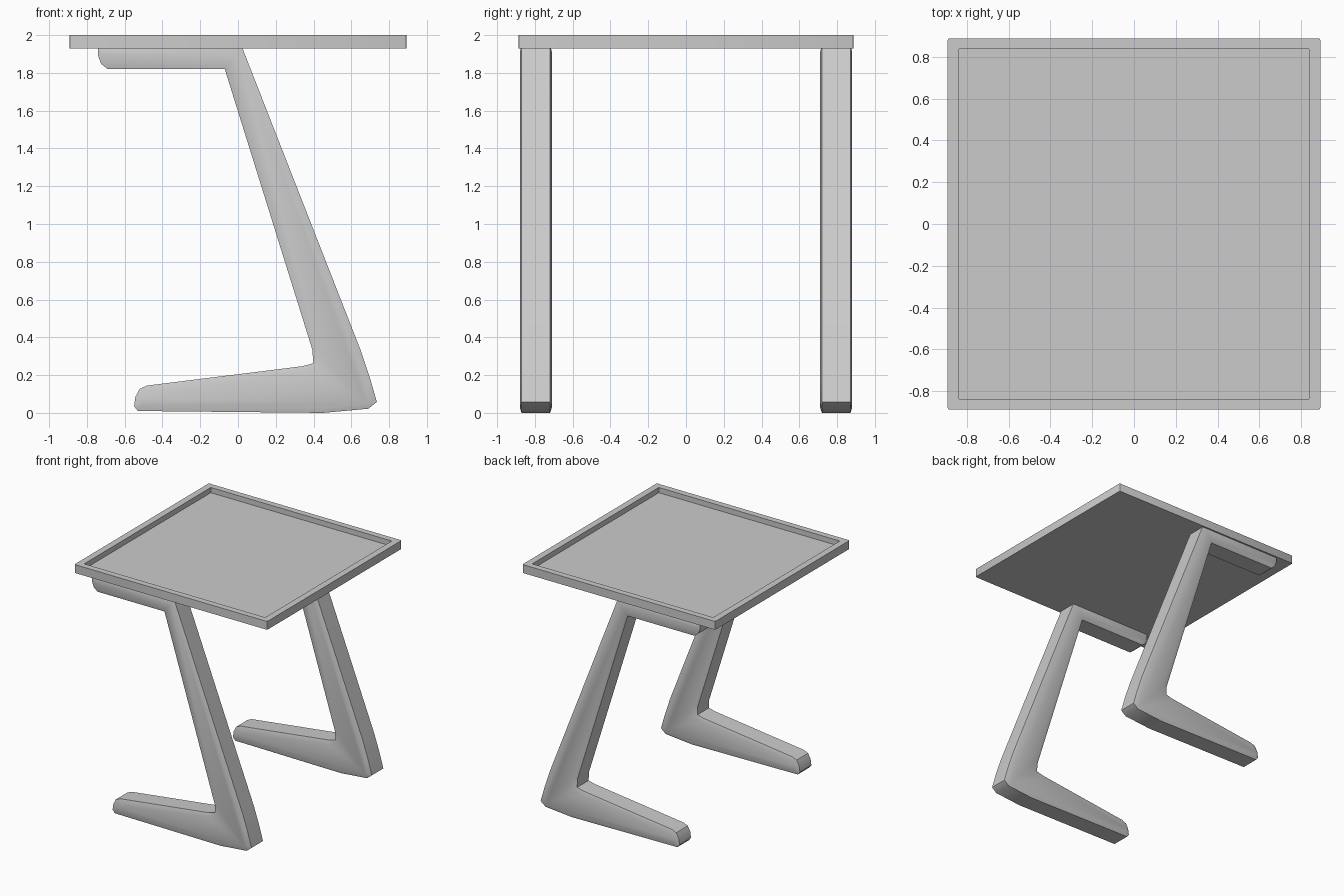
import bpy, bmesh
from mathutils import Vector

if "Cube" in bpy.data.objects:
    bpy.data.objects.remove(bpy.data.objects["Cube"])


def add_object(name, bm, angle=0.6):
    bmesh.ops.recalc_face_normals(bm, faces=bm.faces[:])
    mesh = bpy.data.meshes.new(name)
    bm.to_mesh(mesh)
    bm.free()
    ob = bpy.data.objects.new(name, mesh)
    bpy.context.collection.objects.link(ob)
    bpy.ops.object.select_all(action='DESELECT')
    ob.select_set(True)
    bpy.context.view_layer.objects.active = ob
    bpy.ops.object.shade_smooth_by_angle(angle=angle)
    return ob


# Tray tabletop: slab with softened corners and a recessed centre
bm = bmesh.new()
bmesh.ops.create_cube(bm, size=1)
for v in bm.verts:
    v.co = Vector((v.co.x * 1.784, v.co.y * 1.776, 1.965 + v.co.z * 0.07))
uprights = [e for e in bm.edges if abs(e.verts[0].co.z - e.verts[1].co.z) > 0.01]
bmesh.ops.bevel(bm, geom=uprights, offset=0.01, segments=2, profile=0.5, affect='EDGES')
bm.normal_update()
top = max(bm.faces, key=lambda f: f.calc_center_median().z)
bmesh.ops.inset_region(bm, faces=[top], thickness=0.053, use_even_offset=True)
corners = [(-0.837, -0.836), (0.837, -0.836), (0.837, 0.836), (-0.837, 0.836)]
for v in top.verts:
    x, y = min(corners, key=lambda c: (v.co.x - c[0]) ** 2 + (v.co.y - c[1]) ** 2)
    v.co.x, v.co.y = x, y
bmesh.ops.remove_doubles(bm, verts=top.verts[:], dist=0.0001)
floor = min((f for f in bm.faces if f.calc_center_median().z > 1.99),
            key=lambda f: f.calc_center_median().xy.length)
wall = bmesh.ops.extrude_face_region(bm, geom=[floor])
for g in wall['geom']:
    if isinstance(g, bmesh.types.BMVert):
        g.co.z -= 0.044
if floor.is_valid:
    bmesh.ops.delete(bm, geom=[floor], context='FACES_ONLY')
add_object("tabletop", bm)

# Z-shaped side frames: one profile, extruded, with gently domed sides
PROFILE = [(-0.74, 1.94), (-0.74, 1.89), (-0.725, 1.848), (-0.69, 1.82),
           (-0.07, 1.82), (0.395, 0.33), (0.397, 0.262), (0.34, 0.247),
           (-0.48, 0.145), (-0.52, 0.128), (-0.543, 0.085), (-0.55, 0.035),
           (-0.53, 0.01), (0.45, 0.0), (0.69, 0.022), (0.735, 0.058),
           (0.70, 0.18), (0.65, 0.33), (0.02, 1.94)]
HALF, DOME = 0.076, 0.009


def side_frame(name, y):
    bm = bmesh.new()
    face = bm.faces.new([bm.verts.new((x, y - HALF, z)) for x, z in PROFILE])
    ext = bmesh.ops.extrude_face_region(bm, geom=[face], use_keep_orig=True)
    for g in ext['geom']:
        if isinstance(g, bmesh.types.BMVert):
            g.co.y += 2 * HALF
    bmesh.ops.recalc_face_normals(bm, faces=bm.faces[:])
    caps = [f for f in bm.faces if len(f.verts) == len(PROFILE)]
    bmesh.ops.inset_region(bm, faces=caps, thickness=0.028, depth=DOME,
                           use_even_offset=True)
    add_object(name, bm)


side_frame("front_leg", -0.795)
side_frame("back_leg", 0.795)
